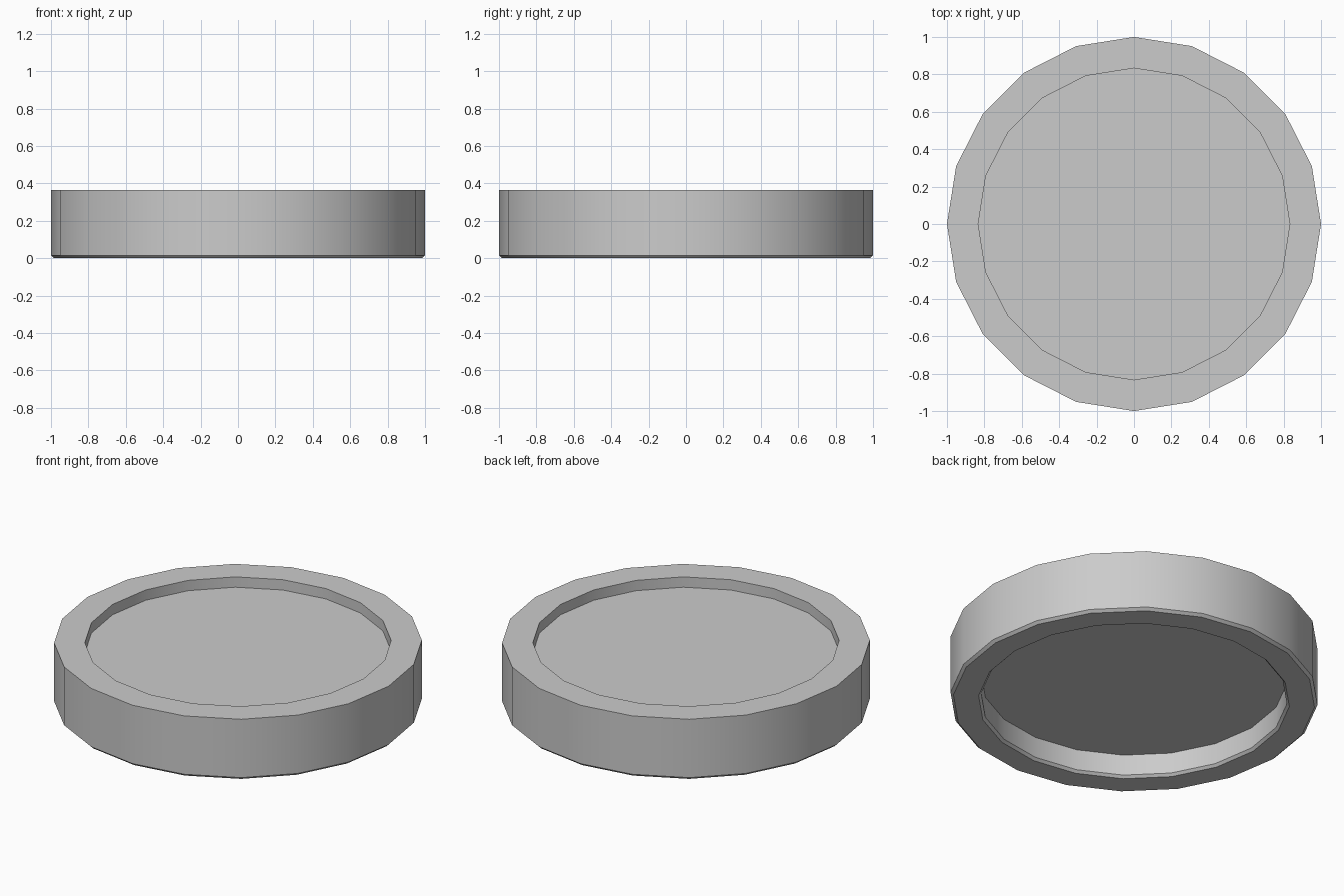
import bpy, bmesh
from math import cos, sin, tau, radians

if "Cube" in bpy.data.objects:
    bpy.data.objects.remove(bpy.data.objects["Cube"])

SIDES = 20

# Half cross-section (radius, z), from under-floor centre out, over the rim, to top-floor centre
profile = [(0.833, 0.14), (0.833, 0.015), (0.847, 0.0), (0.984, 0.0),
           (1.0, 0.015), (1.0, 0.365), (0.833, 0.365), (0.833, 0.303)]

bm = bmesh.new()
rings = [[bm.verts.new((r * cos(tau * i / SIDES), r * sin(tau * i / SIDES), z))
          for i in range(SIDES)] for r, z in profile]

# Walls, chamfers and rim
for a, b in zip(rings, rings[1:]):
    for i in range(SIDES):
        j = (i + 1) % SIDES
        bm.faces.new((a[i], a[j], b[j], b[i]))

# Recessed floor, underside and top
bm.faces.new(rings[0][::-1])
bm.faces.new(rings[-1])
bmesh.ops.recalc_face_normals(bm, faces=bm.faces)

mesh = bpy.data.meshes.new("recessed_round_base")
bm.to_mesh(mesh)
bm.free()
base = bpy.data.objects.new("recessed_round_base", mesh)
bpy.context.collection.objects.link(base)

# Smooth round walls with crisp rims
bpy.context.view_layer.objects.active = base
base.select_set(True)
bpy.ops.object.shade_smooth_by_angle(angle=radians(30))
